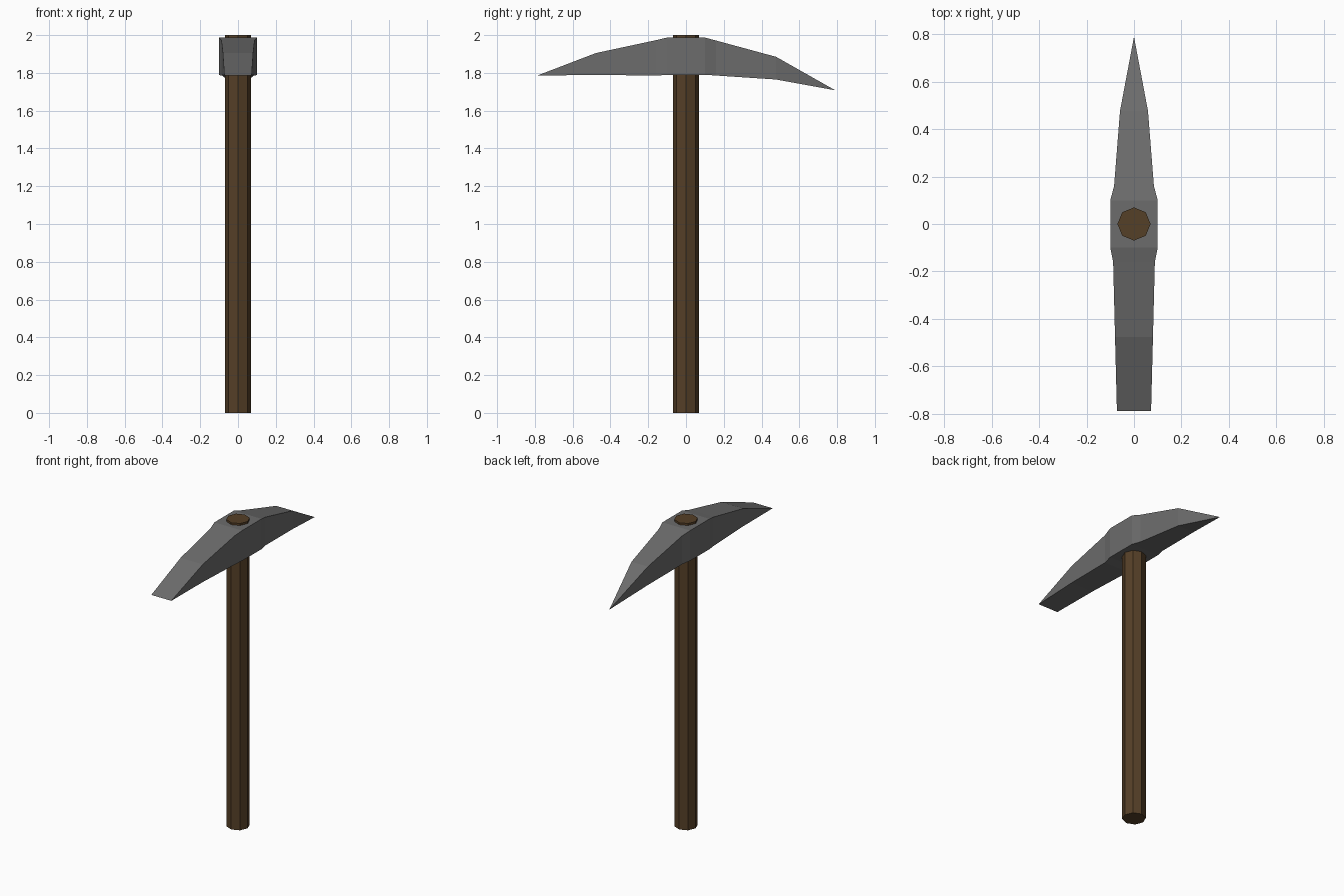
import bpy, bmesh

if "Cube" in bpy.data.objects:
    bpy.data.objects.remove(bpy.data.objects["Cube"])


def material(name, color):
    m = bpy.data.materials.new(name)
    m.diffuse_color = color
    m.use_nodes = True
    m.node_tree.nodes["Principled BSDF"].inputs["Base Color"].default_value = m.diffuse_color
    return m


# Wooden handle: eight-sided shaft
bpy.ops.mesh.primitive_cylinder_add(vertices=8, radius=0.07, depth=2.0, location=(0, 0, 1.0))
handle = bpy.context.object
handle.name = "handle"
handle.data.materials.append(material("wood", (0.09, 0.05, 0.02, 1)))

# Pick head: rectangular sections along y (y, half width, bottom z, top z),
# from the chisel edge to the pointed tip
sections = [
    (-0.79, 0.072, 1.785, 1.785),
    (-0.477, 0.08, 1.79, 1.905),
    (-0.16, 0.088, 1.785, 1.973),
    (-0.1, 0.1, 1.79, 1.987),
    (0.1, 0.1, 1.79, 1.987),
    (0.16, 0.084, 1.786, 1.971),
    (0.477, 0.059, 1.765, 1.885),
    (0.79, 0.0, 1.708, 1.708),
]
bm = bmesh.new()
rings = [[bm.verts.new(p) for p in ((-w, y, lo), (w, y, lo), (w, y, hi), (-w, y, hi))]
         for y, w, lo, hi in sections]
for a, b in zip(rings, rings[1:]):
    for i in range(4):
        j = (i + 1) % 4
        bm.faces.new((a[i], a[j], b[j], b[i]))
# Collapse the ends into an edge and a point
bmesh.ops.remove_doubles(bm, verts=bm.verts[:], dist=0.0005)
bmesh.ops.recalc_face_normals(bm, faces=bm.faces[:])
mesh = bpy.data.meshes.new("pick_head")
bm.to_mesh(mesh)
bm.free()
head = bpy.data.objects.new("pick_head", mesh)
bpy.context.collection.objects.link(head)
mesh.materials.append(material("dark_iron", (0.15, 0.15, 0.15, 1)))
